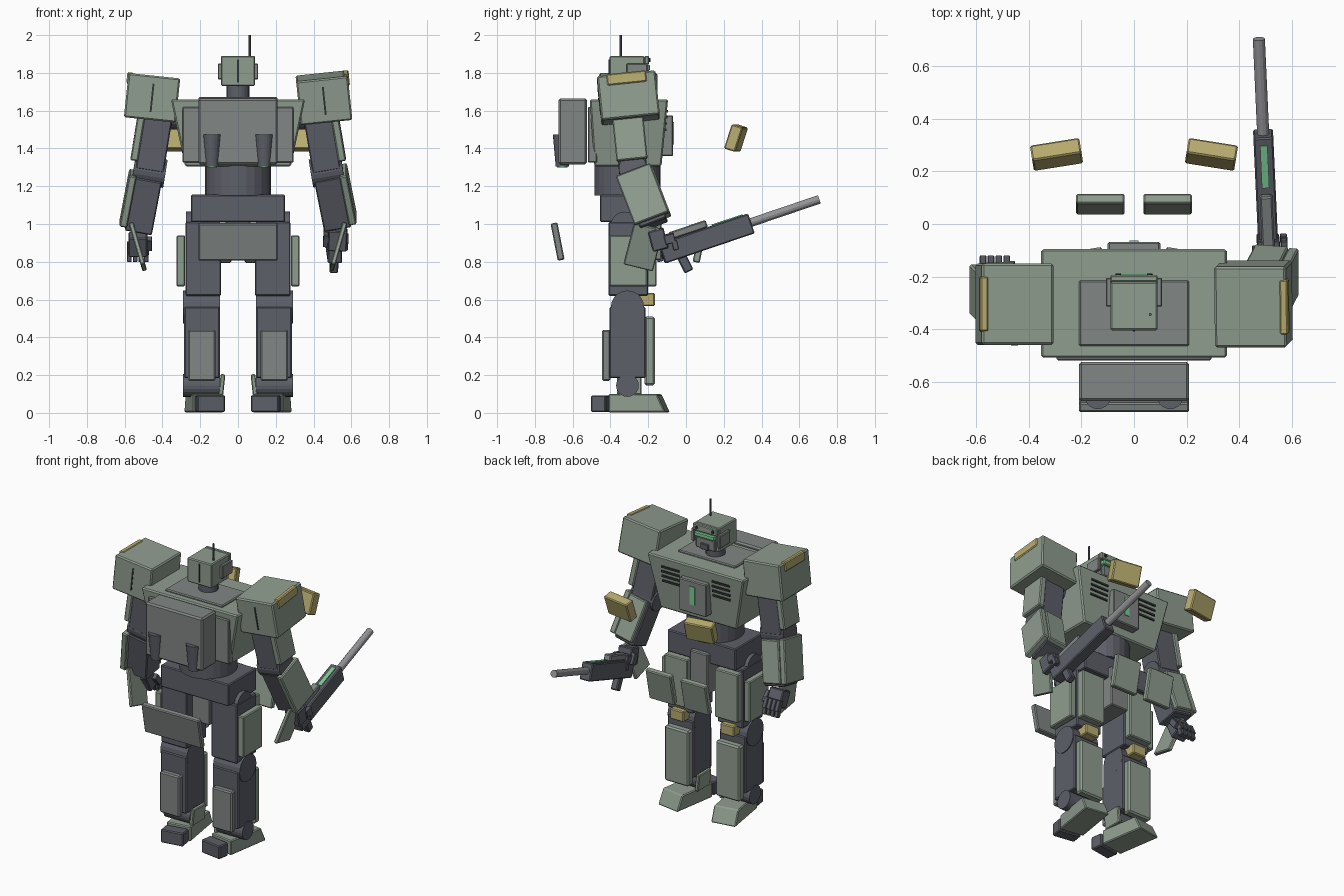
import bpy, bmesh
from math import radians
from mathutils import Matrix, Vector, Euler

if "Cube" in bpy.data.objects:
    bpy.data.objects.remove(bpy.data.objects["Cube"])

def mat(name, c):
    m = bpy.data.materials.new(name)
    m.diffuse_color = (*c, 1)
    m.use_nodes = True
    m.node_tree.nodes["Principled BSDF"].inputs["Base Color"].default_value = m.diffuse_color
    return m

GREEN = mat("armour_green", (0.28, 0.34, 0.28))
GREY = mat("panel_grey", (0.22, 0.24, 0.23))
DARK = mat("frame_dark", (0.11, 0.115, 0.14))
STEEL = mat("steel", (0.3, 0.3, 0.32))
GOLD = mat("marker_gold", (0.48, 0.41, 0.16))
GLOW = mat("glow_green", (0.2, 0.6, 0.3))
BLACK = mat("slot_black", (0.03, 0.035, 0.035))

def finish(name, bm, m, M, bevel=0.0):
    me = bpy.data.meshes.new(name)
    bm.to_mesh(me)
    bm.free()
    ob = bpy.data.objects.new(name, me)
    ob.matrix_world = M
    me.materials.append(m)
    bpy.context.collection.objects.link(ob)
    if bevel:
        b = ob.modifiers.new("edge", 'BEVEL')
        b.width, b.segments = bevel, 1
    return ob

def pose(c, rot=(0, 0, 0)):
    return Matrix.Translation(c) @ Euler([radians(a) for a in rot]).to_matrix().to_4x4()

def box(name, c, size, m, rot=(0, 0, 0), M=Matrix(), bevel=0.006):
    bm = bmesh.new()
    bmesh.ops.create_cube(bm, size=1)
    bmesh.ops.scale(bm, vec=size, verts=bm.verts)
    return finish(name, bm, m, M @ pose(c, rot), min(bevel, min(size) * 0.2))

def span(name, x, y, z, m, M=Matrix(), bevel=0.006):
    """Box from its (low, high) extents on each axis."""
    return box(name, [(a + b) / 2 for a, b in (x, y, z)],
               [abs(b - a) for a, b in (x, y, z)], m, M=M, bevel=bevel)

def cyl(name, c, r1, r2, h, m, rot=(0, 0, 0), n=20, M=Matrix()):
    bm = bmesh.new()
    bmesh.ops.create_cone(bm, cap_ends=True, segments=n, radius1=r1, radius2=r2, depth=h)
    return finish(name, bm, m, M @ pose(c, rot))

def prism(name, pts, lo, hi, m, M=Matrix()):
    """Profile in the y-z plane extruded along x."""
    bm = bmesh.new()
    f = bm.faces.new([bm.verts.new((lo, y, z)) for y, z in pts])
    r = bmesh.ops.extrude_face_region(bm, geom=[f])
    bmesh.ops.translate(bm, vec=(hi - lo, 0, 0),
                        verts=[v for v in r["geom"] if isinstance(v, bmesh.types.BMVert)])
    bmesh.ops.recalc_face_normals(bm, faces=bm.faces)
    return finish(name, bm, m, M, 0.006)

def limb(a, b):
    """Frame at joint a, with local -z pointing at joint b."""
    z = (Vector(a) - Vector(b)).normalized()
    y = z.cross(Vector((1, 0, 0))).normalized()
    x = y.cross(z)
    return Matrix.Translation(a) @ Matrix((x, y, z)).transposed().to_4x4()

def side(s, a, b):
    return (a * s, b * s)

# Head
span("head", (-.09, .09), (-.405, -.22), (1.73, 1.89), GREEN)
span("brow", (-.09, .09), (-.22, -.195), (1.845, 1.89), GREEN)
span("face_plate", (-.07, .07), (-.23, -.2), (1.735, 1.81), GREY)
span("mouth_guard", (-.03, .03), (-.21, -.19), (1.735, 1.775), DARK)
span("visor", (-.075, .075), (-.225, -.19), (1.81, 1.842), GLOW)
span("head_back_slot", (-.004, .004), (-.409, -.39), (1.75, 1.87), BLACK, bevel=0)
for s in (1, -1):
    span("ear_block", side(s, .085, .107), (-.315, -.205), (1.765, 1.85), GREY)
    cyl("brow_sensor", (s * .06, -.195, 1.868), .011, .011, .012, BLACK, (90, 0, 0), 10)
cyl("antenna", (.062, -.345, 1.945), .006, .006, .11, DARK, n=8)
cyl("neck", (0, -.31, 1.7), .06, .06, .1, DARK)
span("collar", (-.21, .21), (-.465, -.215), (1.64, 1.672), GREY)

# Torso: tapered chest, back plate, hatch and vents
bm = bmesh.new()
bmesh.ops.create_cube(bm, size=1)
for v in bm.verts:
    top = v.co.z > 0
    v.co.x *= .71 if top else .56
    v.co.y = ((-.095 if top else -.13) if v.co.y > 0 else (-.51 if top else -.485))
    v.co.z = 1.66 if top else 1.305
finish("chest", bm, GREEN, Matrix(), .008)
span("back_plate", (-.295, .295), (-.52, -.47), (1.325, 1.62), GREY)
span("cockpit_hatch", (-.1, .1), (-.16, -.068), (1.36, 1.575), GREY)
span("hatch_light", (-.017, .017), (-.08, -.063), (1.42, 1.54), GLOW, bevel=0)
for s in (1, -1):
    for i in range(4):
        z = 1.5 + i * .032
        box("chest_vent", (s * .185, -.111 + (z - 1.5) * .1, z), (.13, .014, .013), BLACK, bevel=0)
cyl("waist", (0, -.31, 1.23), .175, .175, .16, DARK, n=24)
span("pelvis", (-.25, .25), (-.455, -.16), (1.01, 1.155), DARK)
span("crotch", (-.065, .065), (-.39, -.13), (.81, 1.08), GREY)

# Backpack with thrusters
span("backpack", (-.21, .21), (-.675, -.525), (1.315, 1.665), GREY, bevel=.01)
for s in (1, -1):
    cyl("thruster", (s * .138, -.655, 1.39), .035, .05, .17, DARK)
    cyl("thruster_glow", (s * .138, -.655, 1.304), .027, .027, .008, GLOW)

# Floating skirts and chest markers
box("rear_skirt", (0, -.68, .907), (.42, .037, .2), GREY, (11, 0, 0))
for s in (1, -1):
    box("front_skirt", (s * .128, .075, .9), (.185, .038, .21), GREEN, (-12, 0, 0))
    box("chest_marker", (s * .295, .265, 1.455), (.19, .062, .135), GOLD, (-18, 0, -s * 9))

# Legs
for s in (1, -1):
    cyl("hip_joint", (s * .185, -.325, .99), .075, .075, .18, DARK, (0, 90, 0))
    span("thigh", side(s, .09, .278), (-.41, -.2), (.62, 1.01), DARK)
    span("thigh_armour", side(s, .1, .27), (-.21, -.155), (.67, .99), GREEN)
    span("side_skirt", side(s, .28, .325), (-.405, -.205), (.67, .94), GREEN)
    cyl("knee_joint", (s * .193, -.31, .56), .088, .088, .195, DARK, (0, 90, 0))
    span("knee_marker", side(s, .135, .235), (-.25, -.165), (.565, .635), GOLD)
    span("shin", side(s, .096, .285), (-.405, -.215), (.185, .56), DARK)
    span("shin_armour", side(s, .1, .275), (-.22, -.165), (.145, .51), GREEN, bevel=.01)
    span("calf_armour", side(s, .12, .265), (-.445, -.4), (.17, .44), GREY, bevel=.008)
    cyl("ankle_joint", (s * .193, -.31, .145), .06, .06, .195, DARK, (0, 90, 0))
    box("ankle_guard", (s * .085, -.3, .15), (.025, .13, .11), GREEN, (0, s * -6, 0))
    F = pose((s * .17, -.31, 0), (0, 0, -s * 9))
    prism("foot", [(-.09, .003), (.215, .003), (.17, .1), (-.09, .1)], -.082, .082, GREEN, F)
    span("heel", (-.075, .075), (-.185, -.105), (.005, .092), DARK, F)

# Arms: the two sides share parts but are posed differently
joints = {1: ((.42, -.31, 1.58), (.47, -.28, 1.285), (.53, -.165, .985), (.525, -.135, .87)),
          -1: ((-.42, -.31, 1.58), (-.47, -.3, 1.27), (-.53, -.24, .955), (-.53, -.195, .86))}
for s, (sh, el, wr, hd) in joints.items():
    P = pose((s * .455, -.305, 1.668), (6 if s > 0 else 0, -s * 6, 0))
    box("shoulder_armour", (0, 0, 0), (.275, .31, .235), GREEN, M=P, bevel=.008)
    box("shoulder_marker", (s * .128, 0, .092), (.032, .21, .06), GOLD, M=P)
    box("shoulder_slot", (0, -.154, 0), (.01, .008, .15), BLACK, M=P, bevel=0)
    cyl("shoulder_joint", (s * .36, -.31, 1.57), .07, .07, .16, DARK, (0, 90, 0))
    U = limb(sh, el)
    box("upper_arm", (0, 0, -.13), (.15, .15, .34), DARK, M=U)
    box("upper_arm_armour", (s * .09, 0, -.13), (.04, .165, .26), GREEN, M=U)
    cyl("elbow_joint", (0, 0, -.305), .075, .075, .17, DARK, (0, 90, 0), M=U)
    L = limb(el, wr)
    box("forearm", (0, 0, -.17), (.145, .15, .29), DARK, M=L)
    box("forearm_outer_armour", (s * .085, 0, -.155), (.04, .195, .28), GREEN, M=L)
    box("forearm_front_armour", (0, .085, -.16), (.13, .035, .27), GREEN, M=L)
    box("hand_guard", (s * .53, wr[1] - .06, .88), (.025, .16, .235), GREEN, (-14, s * 16, 0))
    # Hand with four fingers and a thumb
    H = limb(wr, hd)
    box("palm", (0, 0, -.07), (.1, .085, .11), DARK, M=H)
    for i in range(4):
        x = -.045 + i * .03
        if s > 0:   # curled around the grip
            box("finger", (x, .06, -.08), (.026, .055, .05), DARK, M=H, bevel=.003)
            box("fingertip", (x, .08, -.12), (.026, .03, .05), DARK, M=H, bevel=.003)
        else:       # hanging
            box("finger", (x, .045, -.115), (.026, .035, .07), DARK, M=H, bevel=.003)
            box("fingertip", (x, .035, -.16), (.024, .032, .05), DARK, (-12, 0, 0), H, .003)
    box("thumb", (-s * .062, .03, -.08), (.028, .04, .075), DARK, (15, 0, 0), H, .003)

# Rifle: local y runs along the barrel, origin at the front of the body
G = pose((.492, .345, 1.003), (18.7, 0, 2.6))
span("rifle_body", (-.038, .038), (-.5, 0), (-.055, .055), DARK, G)
span("rifle_sight", (-.024, .024), (-.43, -.225), (.055, .095), GREY, G)
span("rifle_light", (-.014, .014), (-.2, -.03), (.05, .061), GLOW, G, 0)
cyl("rifle_barrel", (0, .185, .005), .023, .023, .395, STEEL, (90, 0, 0), 12, G)
box("rifle_grip", (0, -.4, -.085), (.045, .05, .1), DARK, (8, 0, 0), G)
